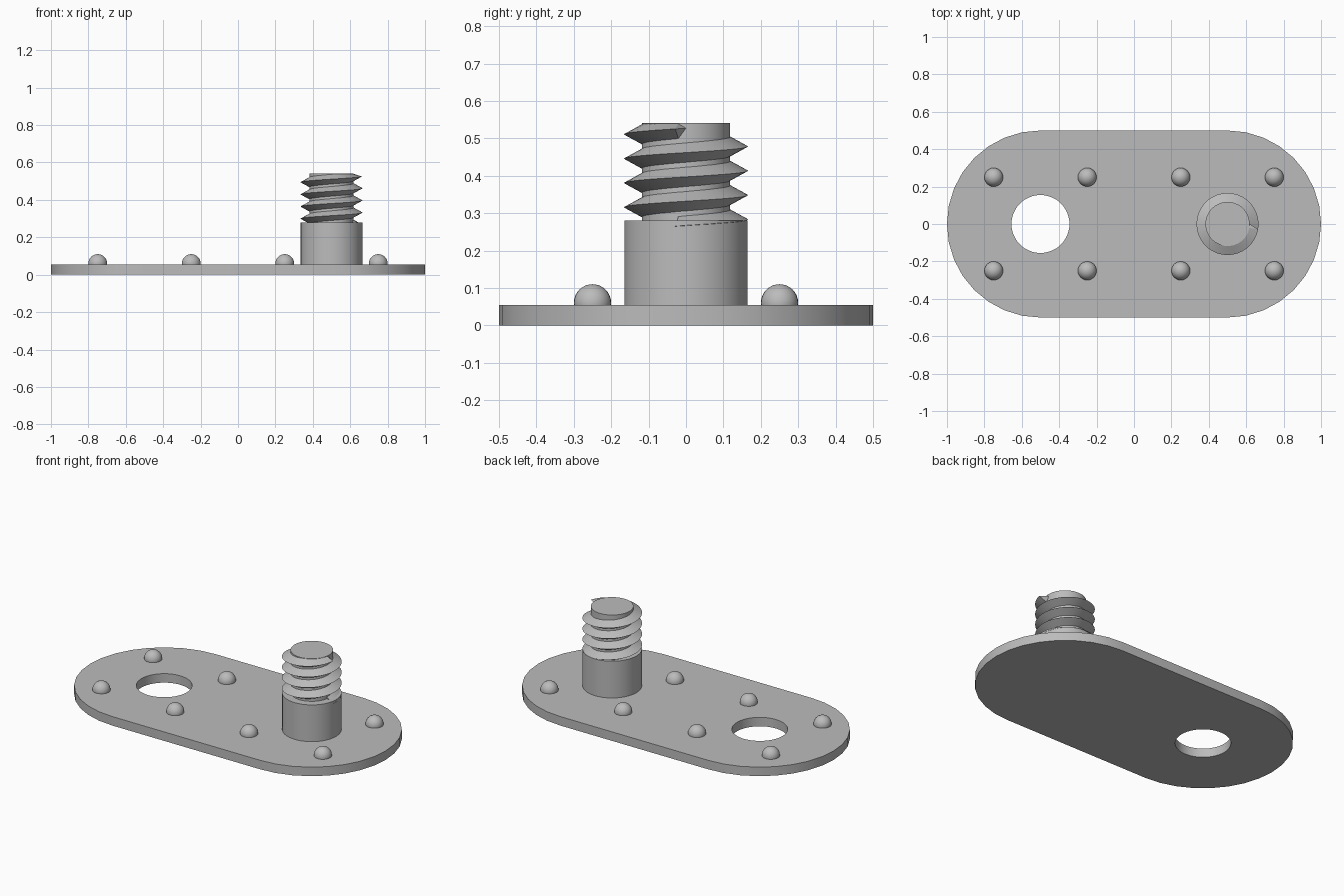
import bpy, bmesh
from math import sin, cos, pi, radians

cube = bpy.data.objects.get("Cube")
if cube:
    bpy.data.objects.remove(cube, do_unlink=True)

grey = bpy.data.materials.new("plain grey")
grey.use_nodes = True
GREY = (0.5, 0.5, 0.5, 1)
grey.diffuse_color = GREY
grey.node_tree.nodes["Principled BSDF"].inputs["Base Color"].default_value = GREY

PLATE_TOP, POST_TOP, STUD_TOP = 0.055, 0.28, 0.541


def finish(name, bm, smooth=True):
    bmesh.ops.recalc_face_normals(bm, faces=bm.faces)
    mesh = bpy.data.meshes.new(name)
    bm.to_mesh(mesh)
    bm.free()
    mesh.materials.append(grey)
    obj = bpy.data.objects.new(name, mesh)
    bpy.context.scene.collection.objects.link(obj)
    if smooth:
        bpy.ops.object.select_all(action='DESELECT')
        obj.select_set(True)
        bpy.context.view_layer.objects.active = obj
        bpy.ops.object.shade_smooth_by_angle(angle=radians(30))
    return obj


def loop(bm, points, z):
    verts = [bm.verts.new((x, y, z)) for x, y in points]
    return [bm.edges.new((verts[i - 1], verts[i])) for i in range(len(verts))]


def cylinder(name, x, radius, bottom, top, sides=48):
    bm = bmesh.new()
    ring = [(x + radius * cos(2 * pi * i / sides), radius * sin(2 * pi * i / sides))
            for i in range(sides)]
    edges = loop(bm, ring, bottom)
    base = bmesh.ops.contextual_create(bm, geom=edges)["faces"]
    up = bmesh.ops.extrude_face_region(bm, geom=base, use_keep_orig=True)["geom"]
    bmesh.ops.translate(bm, vec=(0, 0, top - bottom),
                        verts=[g for g in up if isinstance(g, bmesh.types.BMVert)])
    return finish(name, bm)


# Rounded base plate with a round hole
bm = bmesh.new()
outline = [(side * (0.5 + 0.5 * cos(a)), side * 0.5 * sin(a))
           for side in (1, -1) for a in (-pi / 2 + pi * i / 16 for i in range(17))]
hole = [(-0.5 + 0.155 * cos(2 * pi * i / 48), 0.155 * sin(2 * pi * i / 48)) for i in range(48)]
edges = loop(bm, outline, 0) + loop(bm, hole, 0)
bmesh.ops.triangle_fill(bm, edges=edges, use_beauty=True)
up = bmesh.ops.extrude_face_region(bm, geom=bm.faces[:], use_keep_orig=True)["geom"]
bmesh.ops.translate(bm, vec=(0, 0, PLATE_TOP),
                    verts=[g for g in up if isinstance(g, bmesh.types.BMVert)])
finish("base_plate", bm)

# Domed studs in two rows
for row, y in (("front", -0.25), ("back", 0.25)):
    for n, x in enumerate((-0.75, -0.25, 0.25, 0.75), 1):
        bm = bmesh.new()
        bmesh.ops.create_uvsphere(bm, u_segments=24, v_segments=16, radius=0.05)
        bmesh.ops.translate(bm, verts=bm.verts, vec=(x, y, 0.06))
        finish(f"{row}_dome_{n}", bm)

# Post and the core of the screw
cylinder("post", 0.5, 0.165, PLATE_TOP - 0.01, POST_TOP)
cylinder("screw_core", 0.5, 0.118, POST_TOP - 0.01, STUD_TOP)

# Helical thread, sharp crest, pointed at its upper end
PITCH, HALF, ROOT, CREST = 0.065, 0.027, 0.116, 0.166
END_Z = 0.527
bm = bmesh.new()


def thread_point(angle, radius, rise=0):
    z = min(END_Z + PITCH * angle / (2 * pi) + rise, STUD_TOP - 0.001)
    return bm.verts.new((0.5 + radius * cos(angle), radius * sin(angle), z))


steps = 36
end = radians(-10)
sections = []
for i in range(4 * steps + 1):
    a = end - 2 * pi * (4 - i / steps)
    sections.append([thread_point(a, ROOT, -HALF), thread_point(a, CREST),
                     thread_point(a, ROOT, HALF)])
for s, t in zip(sections, sections[1:]):
    for k in range(3):
        j = (k + 1) % 3
        bm.faces.new((s[k], s[j], t[j], t[k]))
bm.faces.new(sections[0])
tip = thread_point(0, 0.118)
last = sections[-1]
for k in range(3):
    bm.faces.new((last[k], last[(k + 1) % 3], tip))
finish("screw_thread", bm)
